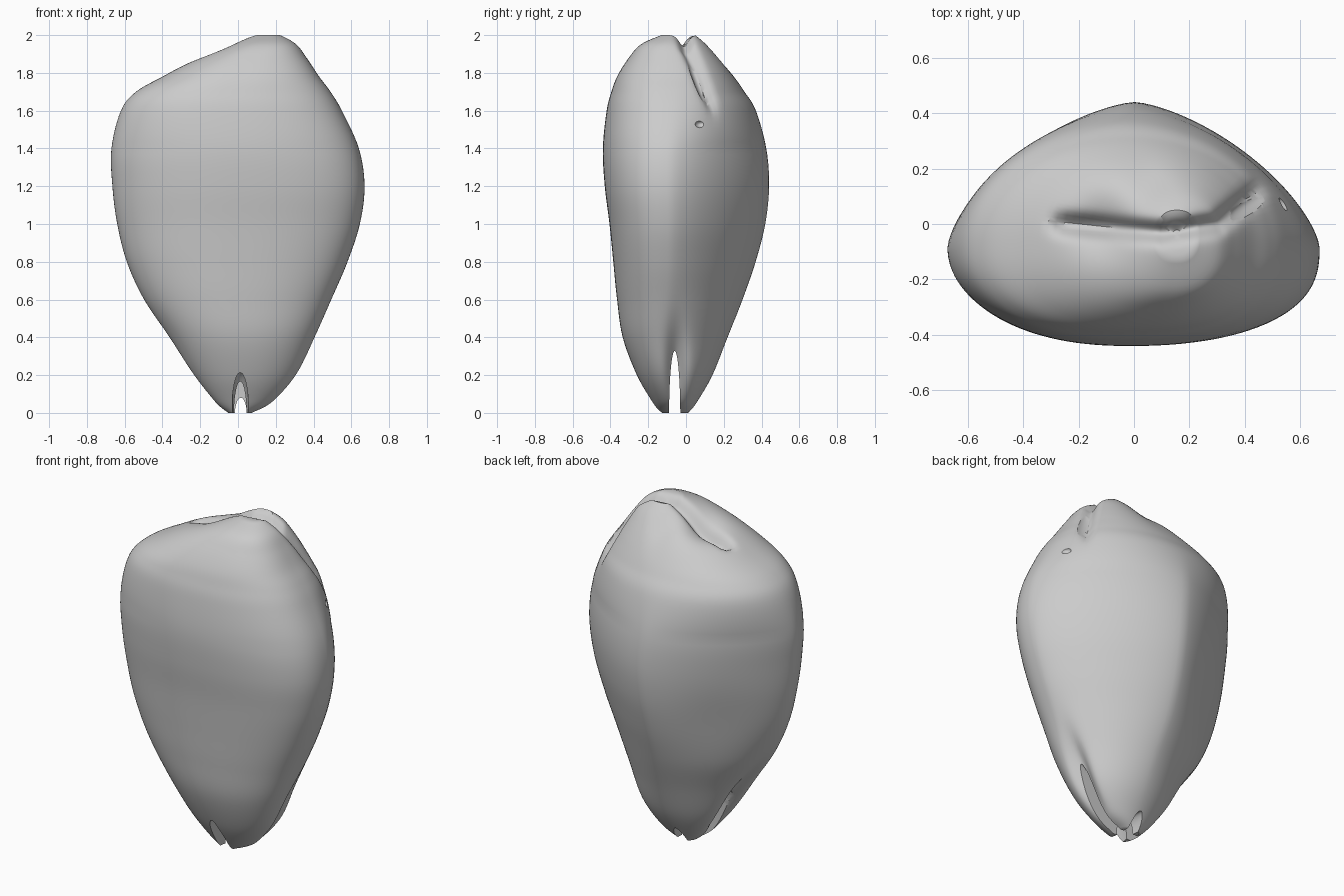
import bpy, bmesh, math
from mathutils import Vector, Euler

cube = bpy.data.objects.get("Cube")
if cube:
    bpy.data.objects.remove(cube, do_unlink=True)

grey = bpy.data.materials.new("plain grey")
grey.use_nodes = True
tone = (0.6, 0.6, 0.6, 1)
grey.diffuse_color = tone
grey.node_tree.nodes["Principled BSDF"].inputs["Base Color"].default_value = tone

# height, left edge, right edge, front edge, back edge
PROFILE = [
    (0, -.06, .08, -.14, .02),
    (.06, -.14, .2, -.18, .06),
    (.2, -.25, .32, -.26, .14),
    (.4, -.37, .41, -.335, .22),
    (.6, -.5, .495, -.365, .3),
    (.8, -.59, .58, -.385, .37),
    (1, -.64, .645, -.405, .42),
    (1.2, -.665, .67, -.43, .44),
    (1.4, -.67, .64, -.44, .425),
    (1.6, -.62, .55, -.42, .37),
    (1.7, -.54, .49, -.395, .31),
    (1.78, -.4, .43, -.365, .255),
    (1.87, -.23, .37, -.31, .185),
    (1.95, -.04, .31, -.24, .11),
    (2, .08, .23, -.13, .05),
]
SIDES, STEPS = 128, 6
SEAM = [Vector(p) for p in ((-.25, 0), (.1, -.03), (.3, 0), (.45, .13))]


def spline(a, b, c, d, t):
    """Smooth interpolation between b and c."""
    return b + .5 * t * (c - a + t * (2*a - 5*b + 4*c - d + t * (3*(b - c) + d - a)))


def bell(d, width):
    return math.exp(-(d / width) ** 2)


def seam_distance(p):
    best = 9
    for a, b in zip(SEAM, SEAM[1:]):
        t = max(0, min(1, (p - a).dot(b - a) / (b - a).length_squared))
        best = min(best, (p - a.lerp(b, t)).length)
    return best


def sculpt(point):
    """Seam on the crown, valleys beside the lower slots, hollow on the back."""
    v = point.copy()
    if v.z > 1.5:
        d = seam_distance(v.xy)
        fade = min(1, (v.z - 1.5) / .2)
        v.z -= fade * (.06 * bell(d, .035) + .05 * bell((v.xy - Vector((-.12, 0))).length, .1))
        v.z -= fade * .02 * bell((v.xy - Vector((.05, .14))).length, .08)
    valley = .3 if v.x < 0 else .2
    v.x *= 1 - valley * bell(v.y + .05, .05) * bell(v.z - .2, .22)
    hollow = bell((v - Vector((-.36, .2, .85))).length, .25)
    return v + Vector((.6, -.8, 0)) * .02 * hollow


def section(z, xl, xr, yf, yb):
    """Rounded outline, fuller at the front and more pointed at the back."""
    belly = math.sin(math.pi * z / 2)
    crown = max(0, min(1, (z - 1.4) / .4))
    mid = yf + (yb - yf) * (.5 - .11 * belly)
    ring = []
    for k in range(SIDES):
        a = 2 * math.pi * k / SIDES
        c, q = math.cos(a), math.sin(a)
        n = 2 + .4 * crown + belly * (-.55 if q > 0 else .3 + .25 * c)
        r = (abs(c) ** n + abs(q) ** n) ** (-1 / n)
        depth = yb - mid if q > 0 else mid - yf
        ring.append(Vector(((xl + xr) / 2 + r * c * (xr - xl) / 2, mid + r * q * depth, z)))
    return ring


def shrunk(ring, scale):
    centre = sum(ring, Vector()) / SIDES
    return [centre.lerp(p, scale) for p in ring]


# Closed bud body lofted through the profile
outlines = []
last = len(PROFILE) - 1
for i in range(last):
    rows = [PROFILE[max(0, min(last, j))] for j in range(i - 1, i + 3)]
    for s in range(STEPS):
        outlines.append(section(*(spline(*col, s / STEPS) for col in zip(*rows))))
outlines.append(section(*PROFILE[last]))
inner = [.2, .4, .6, .8]
outlines = ([shrunk(outlines[0], f) for f in inner] + outlines
            + [shrunk(outlines[-1], f) for f in reversed(inner)])

bm = bmesh.new()
rings = [[bm.verts.new(sculpt(p)) for p in ring] for ring in outlines]
for lo, hi in zip(rings, rings[1:]):
    for k in range(SIDES):
        n = (k + 1) % SIDES
        bm.faces.new((lo[k], lo[n], hi[n], hi[k]))
bottom = bm.verts.new(sculpt(shrunk(outlines[0], 0)[0]))
top = bm.verts.new(sculpt(shrunk(outlines[-1], 0)[0]))
for k in range(SIDES):
    n = (k + 1) % SIDES
    bm.faces.new((rings[0][n], rings[0][k], bottom))
    bm.faces.new((rings[-1][k], rings[-1][n], top))
mesh = bpy.data.meshes.new("bud_body")
bm.to_mesh(mesh)
bm.free()
mesh.materials.append(grey)
body = bpy.data.objects.new("bud_body", mesh)
bpy.context.collection.objects.link(body)


def carve(name, place, size, turn=(0, 0, 0)):
    """Cut an ellipsoid shaped opening out of the body."""
    bpy.ops.mesh.primitive_uv_sphere_add(segments=32, ring_count=20, location=place)
    tool = bpy.context.object
    tool.name = name
    tool.scale = size
    tool.rotation_euler = Euler(turn)
    tool.data.materials.append(grey)
    tool.hide_render = True
    cut = body.modifiers.new(name, "BOOLEAN")
    cut.object = tool
    cut.operation = "DIFFERENCE"
    cut.solver = "EXACT"
    return tool


tools = [
    # Slot between the front and back lobes
    carve("side_slot", (0, -.06, -.013), (1.5, .03, .35)),
    # Short splits between the lobes
    carve("front_split", (.012, -.2, -.017), (.045, .17, .25)),
    carve("back_split", (.015, .05, -.011), (.035, .2, .1)),
    # Torn opening running down from the crown
    carve("crown_tear", (.44, .075, 1.76), (.06, .035, .21), (.34, -.53, 0)),
    carve("small_tear", (.57, .08, 1.53), (.05, .035, .025)),
]

bpy.context.view_layer.update()
bpy.ops.object.select_all(action="DESELECT")
bpy.context.view_layer.objects.active = body
body.select_set(True)
for tool in tools:
    bpy.ops.object.modifier_apply(modifier=tool.name)
for tool in tools:
    bpy.data.objects.remove(tool, do_unlink=True)
bpy.ops.object.shade_smooth_by_angle(angle=math.radians(40))
